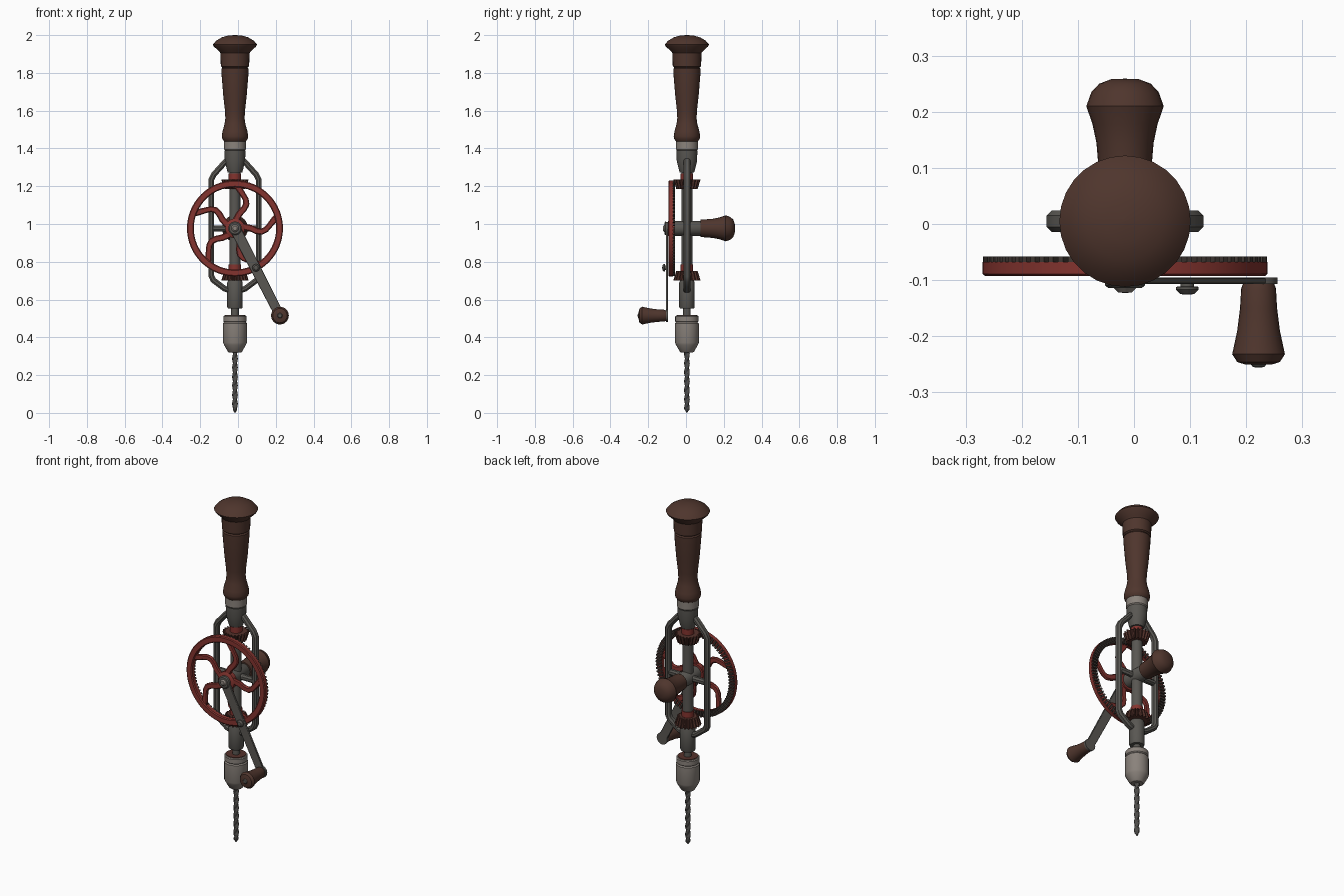
import bpy, bmesh, math
from mathutils import Vector, Matrix

if "Cube" in bpy.data.objects:
    bpy.data.objects.remove(bpy.data.objects["Cube"])

X0, Y0, ZW = -0.016, 0.005, 0.977      # main axis and wheel centre height


def material(name, rgb):
    m = bpy.data.materials.new(name)
    m.diffuse_color = (*rgb, 1)
    m.use_nodes = True
    m.node_tree.nodes["Principled BSDF"].inputs["Base Color"].default_value = m.diffuse_color
    return m


WOOD = material("dark wood", (0.078, 0.036, 0.026))
STEEL = material("dark steel", (0.100, 0.095, 0.085))
BRIGHT = material("bright steel", (0.255, 0.225, 0.200))
RED = material("red paint", (0.230, 0.034, 0.028))
RUST = material("rusty brown", (0.090, 0.032, 0.024))
GRIME = material("grimy iron", (0.055, 0.042, 0.036))
BIT = material("bit steel", (0.075, 0.072, 0.068))


def finish(name, bm, mat, bevel=0):
    bmesh.ops.remove_doubles(bm, verts=bm.verts, dist=1e-5)
    bmesh.ops.recalc_face_normals(bm, faces=bm.faces)
    me = bpy.data.meshes.new(name)
    bm.to_mesh(me)
    bm.free()
    me.materials.append(mat)
    ob = bpy.data.objects.new(name, me)
    bpy.context.collection.objects.link(ob)
    if bevel:
        mod = ob.modifiers.new("bevel", 'BEVEL')
        mod.width, mod.segments, mod.limit_method = bevel, 1, 'ANGLE'
    return ob


def loft(bm, rings, cap=True, closed=False):
    """Skin a list of rings of points."""
    vs = [[bm.verts.new(p) for p in r] for r in rings]
    n = len(vs[0])
    pairs = list(zip(vs, vs[1:])) + ([(vs[-1], vs[0])] if closed else [])
    for a, b in pairs:
        for i in range(n):
            j = (i + 1) % n
            bm.faces.new((a[i], a[j], b[j], b[i]))
    if cap and not closed:
        bm.faces.new(vs[0])
        bm.faces.new(vs[-1])


def lathe(name, profile, mat, seg=28, front=None, closed=False):
    """Turn (radius, height) about the drill axis, or about a y axis at front=(x, z)
    where height then means -y."""
    bm = bmesh.new()
    rings = [[(max(r, 1e-4) * math.cos(2 * math.pi * i / seg),
               max(r, 1e-4) * math.sin(2 * math.pi * i / seg), h) for i in range(seg)]
             for r, h in profile]
    loft(bm, rings, closed=closed)
    if front:
        mx = Matrix.Translation((front[0], 0, front[1])) @ Matrix.Rotation(math.pi / 2, 4, 'X')
    else:
        mx = Matrix.Translation((X0, Y0, 0))
    bm.transform(mx)
    return finish(name, bm, mat)


def ribbon(name, pts, widths, y0, y1, mat, bevel=0.004):
    """Flat bar following (x, z) points, between depths y0 and y1."""
    pts = [Vector(p) for p in pts]
    bm, rings = bmesh.new(), []
    for i, p in enumerate(pts):
        a = (p - pts[i - 1]).normalized() if i else None
        b = (pts[i + 1] - p).normalized() if i < len(pts) - 1 else None
        t = ((a or b) + (b or a)).normalized()
        w = widths[i] / 2 / t.dot(a or b)
        o = Vector((-t.y, t.x)) * w
        rings.append([(*(p + s * o), y) for s, y in ((1, y0), (-1, y0), (-1, y1), (1, y1))])
    loft(bm, [[(x, y, z) for x, z, y in r] for r in rings])
    return finish(name, bm, mat, bevel)


# Top handle: mushroom cap, neck and grip
lathe("handle_cap", [(0, 2.0), (0.035, 1.998), (0.07, 1.988), (0.10, 1.97), (0.117, 1.95),
                     (0.112, 1.94), (0.085, 1.915), (0.077, 1.905), (0.075, 1.835),
                     (0.067, 1.829), (0, 1.829)], WOOD)
lathe("handle_grip", [(0, 1.83), (0.066, 1.829), (0.072, 1.822), (0.071, 1.79), (0.062, 1.68),
                      (0.053, 1.60), (0.051, 1.56), (0.055, 1.53), (0.066, 1.49), (0.070, 1.465),
                      (0.067, 1.45), (0.058, 1.438), (0, 1.438)], WOOD)
lathe("ferrule", [(0, 1.44), (0.058, 1.44), (0.058, 1.395), (0.052, 1.388), (0, 1.388)], BRIGHT)
lathe("upper_socket", [(0, 1.39), (0.055, 1.388), (0.054, 1.335), (0.042, 1.285),
                       (0.038, 1.272), (0, 1.272)], STEEL)

# Open frame, one side bar each way, with the cross bar
for s, side in ((-1, "left"), (1, "right")):
    path = [(0.025, 1.352), (0.055, 1.325), (0.112, 1.262), (0.125, 1.235),
            (0.125, 0.725), (0.115, 0.703), (0.055, 0.658), (0.02, 0.645)]
    ribbon("frame_bar_" + side, [(X0 + s * x, z) for x, z in path], [0.03] * 8,
           Y0 - 0.019, Y0 + 0.019, STEEL, 0.009)
ribbon("cross_bar", [(X0 - 0.125, ZW), (X0 + 0.125, ZW)], [0.032] * 2,
       Y0 - 0.016, Y0 + 0.016, STEEL, 0.009)

# Central spindle and lower bearing
lathe("spindle", [(0, 1.28), (0.029, 1.28), (0.029, 0.69), (0, 0.69)], STEEL, 20)
lathe("lower_bearing", [(0, 0.70), (0.036, 0.70), (0.041, 0.69), (0.041, 0.56),
                        (0.037, 0.552), (0, 0.552)], STEEL)
lathe("chuck_shaft", [(0, 0.56), (0.02, 0.56), (0.02, 0.50), (0, 0.50)], STEEL, 16)


# Bevel pinions with red collars
def pinion(name, z_wide, z_narrow, teeth=20):
    bm = bmesh.new()
    rings = []
    for z, k in ((z_wide, 1.0), (z_narrow, 0.78)):
        ring = []
        for i in range(teeth * 4):
            a = 2 * math.pi * i / (teeth * 4)
            r = k * (0.072 if i % 4 < 2 else 0.057)
            ring.append((X0 + r * math.cos(a), Y0 + r * math.sin(a), z))
        rings.append(ring)
    loft(bm, rings)
    finish(name, bm, RUST)


pinion("upper_pinion", 1.235, 1.185)
pinion("lower_pinion", 0.702, 0.752)
for name, lo, hi in (("upper_collar", 1.23, 1.268), ("lower_collar", 0.75, 0.785)):
    lathe(name, [(0, lo), (0.033, lo), (0.033, hi), (0, hi)], RED, 20)

# Chuck
lathe("chuck_ring", [(0, 0.515), (0.058, 0.515), (0.062, 0.51), (0.062, 0.485),
                     (0.056, 0.479), (0, 0.479)], BRIGHT)
lathe("chuck_top_plate", [(0, 0.518), (0.053, 0.518), (0.053, 0.512), (0, 0.512)], RUST)
lathe("chuck_body", [(0, 0.482), (0.056, 0.481), (0.063, 0.474), (0.063, 0.372), (0.058, 0.36),
                     (0.038, 0.325), (0.032, 0.32), (0, 0.32)], BRIGHT)

# Twist drill bit: two-lobed section turned as it descends
bm, rings = bmesh.new(), []
for k in range(61):
    z = 0.335 * (1 - k / 60)
    size = min(1.0, 0.08 + z / 0.02)
    ring = []
    for i in range(14):
        a = 2 * math.pi * i / 14
        r = size * (0.007 + 0.008 * abs(math.cos(a)) ** 0.7)
        t = a + z / 0.335 * 2 * math.pi * 3.5
        ring.append((X0 + r * math.cos(t), Y0 + r * math.sin(t), z))
    rings.append(ring)
loft(bm, rings)
finish("drill_bit", bm, BIT)

# Drive wheel: rim, crown teeth, spokes and hub
HUB = (X0, ZW)
lathe("wheel_rim", [(0.218, 0.088), (0.223, 0.093), (0.249, 0.093), (0.254, 0.089),
                    (0.254, 0.068), (0.218, 0.068)], RED, 64, HUB, closed=True)
bm = bmesh.new()
TEETH = 80
for i in range(TEETH):
    rot = (Matrix.Translation((X0, 0, ZW)) @ Matrix.Rotation(2 * math.pi * i / TEETH, 4, 'Y')
           @ Matrix.Translation((0.236, -0.064, 0)) @ Matrix.Diagonal((0.034, 0.012, 0.010, 1)))
    bmesh.ops.create_cube(bm, size=1, matrix=rot)
finish("wheel_teeth", bm, GRIME)

spoke = [(0.02, 0), (0.05, 0.006), (0.08, 0.022), (0.105, 0.044), (0.13, 0.056),
         (0.155, 0.052), (0.18, 0.036), (0.205, 0.018), (0.228, 0.006)]
widths = [0.034, 0.034, 0.034, 0.033, 0.032, 0.030, 0.030, 0.033, 0.040]
for k in range(5):
    a = math.radians(88 + 72 * k)
    pts = [(X0 + r * math.cos(a) + t * math.sin(a), ZW + r * math.sin(a) - t * math.cos(a))
           for r, t in spoke]
    ribbon("wheel_spoke_%d" % (k + 1), pts, widths, -0.088, -0.070, RED, 0.005)
lathe("wheel_hub", [(0, 0.094), (0.04, 0.094), (0.052, 0.087), (0.052, 0.06), (0, 0.06)],
      RED, 28, HUB)
lathe("wheel_axle", [(0, 0.07), (0.040, 0.065), (0.040, -0.075), (0.034, -0.085), (0, -0.085)],
      STEEL, 24, HUB)

# Crank arm with bolts
KNOB = (0.222, 0.515)
ribbon("crank_arm", [HUB, KNOB], [0.058, 0.050], -0.107, -0.095, STEEL, 0.002)
for name, c, r in (("crank_hub_end", HUB, 0.034), ("crank_knob_end", KNOB, 0.034)):
    lathe(name, [(0, 0.107), (r, 0.107), (r, 0.095), (0, 0.095)], STEEL, 24, c)
lathe("hub_washer", [(0, 0.115), (0.03, 0.114), (0.036, 0.109), (0.036, 0.105), (0, 0.105)],
      STEEL, 24, HUB)
lathe("hub_bolt", [(0, 0.123), (0.012, 0.122), (0.02, 0.114), (0, 0.11)], BRIGHT, 12, HUB)
lathe("arm_bolt", [(0, 0.126), (0.012, 0.125), (0.02, 0.117), (0.02, 0.112), (0.012, 0.111),
                   (0.012, 0.105), (0, 0.105)], STEEL, 16, (0.095, 0.768))

# Crank knob
lathe("crank_knob", [(0, 0.107), (0.028, 0.107), (0.031, 0.115), (0.033, 0.15), (0.038, 0.19),
                     (0.047, 0.232), (0.038, 0.246), (0.025, 0.250), (0, 0.251)], WOOD, 24, KNOB)
lathe("knob_rivet", [(0, 0.256), (0.010, 0.255), (0.015, 0.249), (0, 0.247)], STEEL, 12, KNOB)

# Side handle at the back
lathe("side_handle", [(0, -0.075), (0.046, -0.078), (0.048, -0.11), (0.051, -0.145),
                      (0.058, -0.178), (0.069, -0.21), (0.060, -0.235), (0.046, -0.250),
                      (0.025, -0.258), (0, -0.259)], WOOD, 24, HUB)

# Smooth shading with sharp edges kept
bpy.ops.object.select_all(action='SELECT')
bpy.context.view_layer.objects.active = bpy.data.objects["handle_cap"]
bpy.ops.object.shade_smooth_by_angle(angle=math.radians(35))
